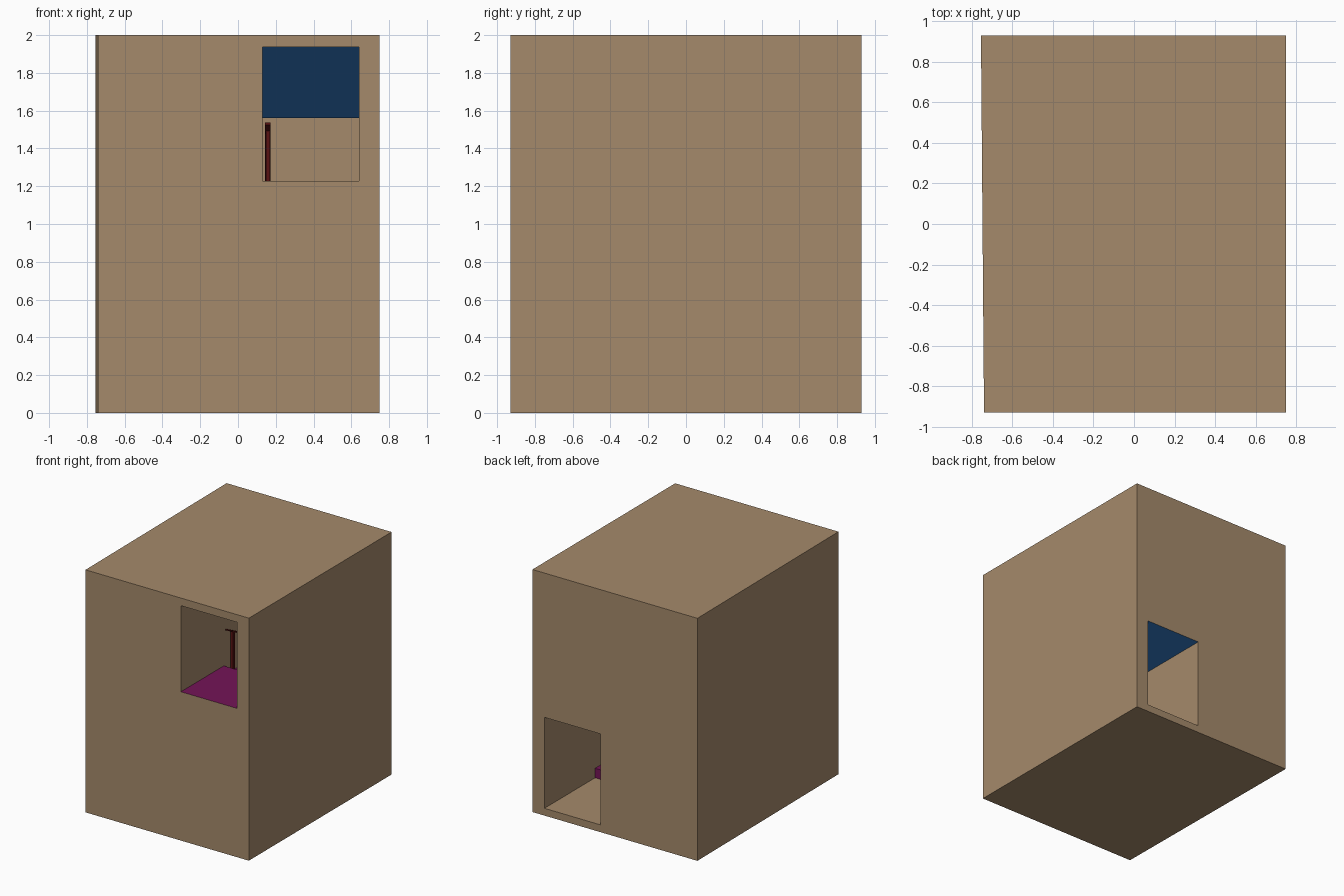
import bpy, bmesh, math
from mathutils import Vector

if "Cube" in bpy.data.objects:
    bpy.data.objects.remove(bpy.data.objects["Cube"])

def material(name, rgb):
    m = bpy.data.materials.new(name)
    m.diffuse_color = (*rgb, 1)
    m.use_nodes = True
    m.node_tree.nodes["Principled BSDF"].inputs["Base Color"].default_value = m.diffuse_color
    return m

TAN = material("tan_wall", (0.376, 0.254, 0.147))
BLUE = material("blue_ceiling", (0.035, 0.21, 0.60))
PLUM = material("plum_floor", (0.175, 0.007, 0.095))
RED = material("dark_red_rail", (0.10, 0.006, 0.006))

def prism(name, outline, x0, x1, mat=TAN):
    """Extrude a (y, z) outline along x."""
    bm = bmesh.new()
    f = bm.faces.new([bm.verts.new((x0, y, z)) for y, z in outline])
    r = bmesh.ops.extrude_face_region(bm, geom=[f])
    for v in r["geom"]:
        if isinstance(v, bmesh.types.BMVert):
            v.co.x = x1
    bmesh.ops.recalc_face_normals(bm, faces=bm.faces)
    me = bpy.data.meshes.new(name)
    bm.to_mesh(me)
    bm.free()
    me.materials.append(mat)
    ob = bpy.data.objects.new(name, me)
    bpy.context.collection.objects.link(ob)
    return ob

def rect(y0, y1, z0, z1):
    return [(y0, z0), (y1, z0), (y1, z1), (y0, z1)]

# Levels: upper entry, two turning landings, lower exit
FLOOR = [1.227, 0.838, 0.449, 0.06]
CEIL = [1.937, 1.56, 1.18, 0.81]
YA, YB, END, RISERS = -0.37, 0.27, 0.81, 5

def stairs(ya, za, yb, zb):
    """Step corners from the higher point a down to b."""
    pts = []
    for i in range(RISERS):
        y = ya + (yb - ya) * i / (RISERS - 1)
        pts += [(y, za + (zb - za) * i / RISERS),
                (y, za + (zb - za) * (i + 1) / RISERS)]
    return pts

def passage(name, y_hi, y_lo, hi, x0, x1, flip, shift=0):
    """Tunnel void: high floor, a flight, low floor, sloped ceiling."""
    a, b = (YB, YA) if flip else (YA, YB)
    outline = [(y_hi, FLOOR[hi])] + stairs(a, FLOOR[hi], b, FLOOR[hi + 1])
    outline += [(y_lo, FLOOR[hi + 1]), (y_lo, CEIL[hi + 1]),
                (b - shift, CEIL[hi + 1]), (a - shift, CEIL[hi]), (y_hi, CEIL[hi])]
    return prism(name, outline, x0, x1)

# Outer block, left side slightly skewed
block = prism("stairwell_block", rect(-0.93, 0.93, 0, 2), -0.755, 0.75)
for v in block.data.vertices:
    if v.co.x < 0 and v.co.y < 0:
        v.co.x = -0.74

# Three flights doubling back, joined by two landings
X0, X1 = 0.13, 0.64
voids = [
    passage("upper_void", -1.2, END, 0, X0, X1, False),
    passage("middle_void", END, -END, 1, -X1, -X0, True),
    passage("lower_void", -END, 1.2, 2, X0, X1, True, 0.14),
    prism("back_landing_void", rect(YB + 0.03, END, FLOOR[1], CEIL[1]), -0.2, 0.2),
    prism("front_landing_void", rect(-END, -0.52, FLOOR[2], CEIL[2]), -0.2, 0.2),
]
# the lower flight climbs towards the front
low = voids[2]
outline = [(-END, FLOOR[2])] + stairs(YA, FLOOR[2], YB, FLOOR[3])
outline += [(1.2, FLOOR[3]), (1.2, CEIL[3]), (YB - 0.14, CEIL[3]),
            (YA - 0.14, CEIL[2]), (-END, CEIL[2])]
bpy.data.objects.remove(low)
voids[2] = prism("lower_void", outline, X0, X1)

for v in voids:
    m = block.modifiers.new(v.name, "BOOLEAN")
    m.operation, m.solver, m.object = "DIFFERENCE", "EXACT", v
dg = bpy.context.evaluated_depsgraph_get()
mesh = bpy.data.meshes.new_from_object(block.evaluated_get(dg))
block.modifiers.clear()
block.data = mesh
for v in voids:
    bpy.data.objects.remove(v)

# Paint ceilings blue, landings and steps plum
mesh.materials.clear()
for m in (TAN, BLUE, PLUM):
    mesh.materials.append(m)
for p in mesh.polygons:
    c, n = p.center, p.normal
    p.material_index = 0
    if 0.01 < c.z < 1.99 and abs(n.x) < 0.5:
        if n.z < -0.3:
            p.material_index = 1
        elif n.z > 0.3 and c.z > 0.07:
            p.material_index = 2
        elif abs(n.y) > 0.9 and YA - 0.02 < c.y < YB + 0.02:
            p.material_index = 2

# Handrails: sloping bar with posts on each flight
def handrail(name, x, ya, za, yb, zb):
    s = (zb - za) / (yb - ya)
    e = 0.012
    prism(name + "_bar", [(ya, za), (yb, zb), (yb, zb - e), (ya, za - e)], x - 0.014, x + 0.014, RED)
    for k, t in enumerate((0.12, 0.5, 0.88)):
        y = ya + (yb - ya) * t
        z = za + s * (y - ya) - 0.006
        prism(f"{name}_post_{k}", rect(y - 0.012, y + 0.012, z - 0.38, z), x - 0.011, x + 0.011, RED)

H = 0.31
handrail("upper_rail", 0.158, YA, FLOOR[0] + H, YB, FLOOR[1] + H + 0.06)
handrail("middle_rail", -0.158, YB, FLOOR[1] + H, YA, FLOOR[2] + H + 0.06)
handrail("lower_rail", 0.158, YA, FLOOR[2] + H, YB, FLOOR[3] + H + 0.06)
